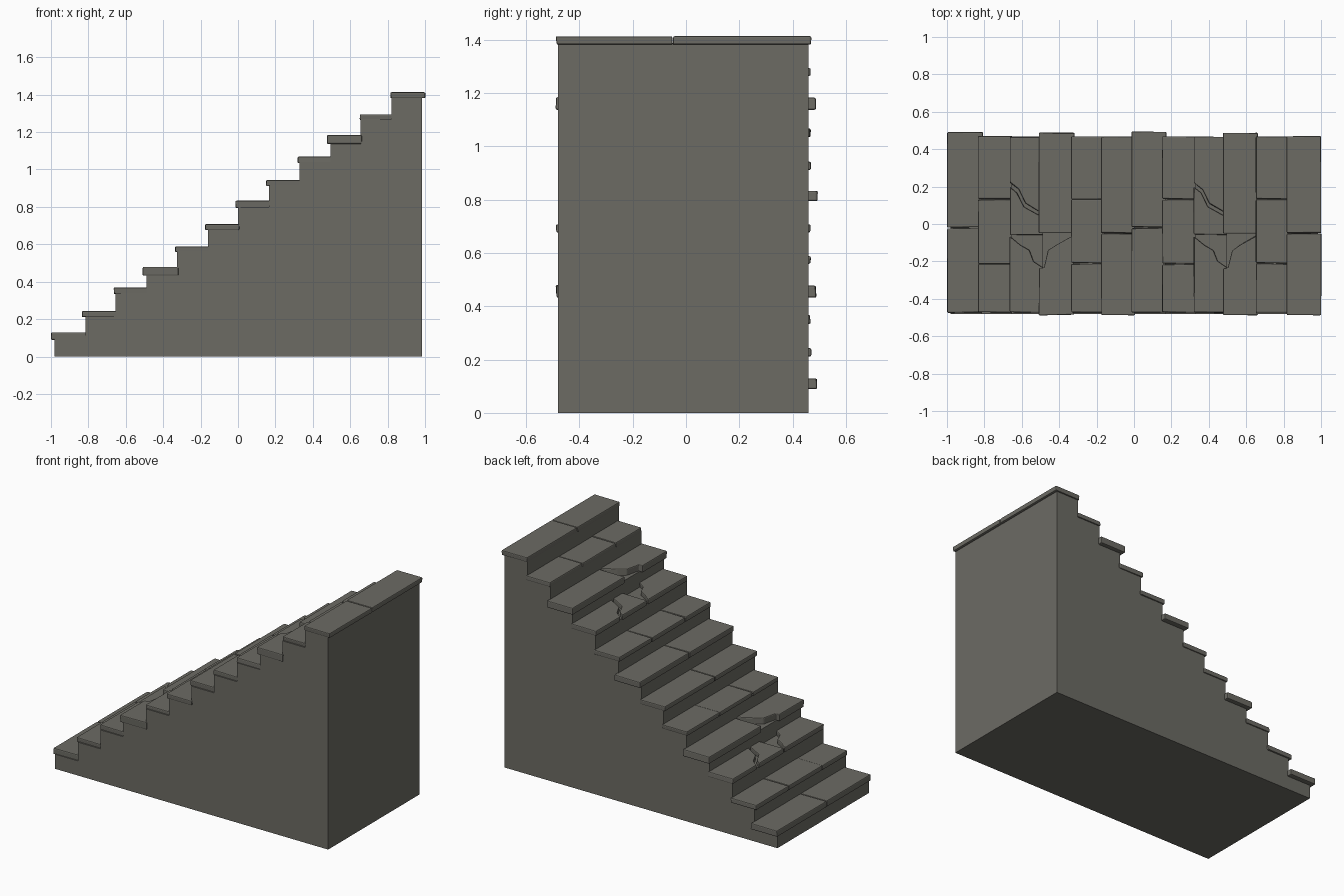
import bpy, bmesh, random

if "Cube" in bpy.data.objects:
    bpy.data.objects.remove(bpy.data.objects["Cube"])

random.seed(4)

stone = bpy.data.materials.new("weathered grey stone")
stone.diffuse_color = (0.15, 0.146, 0.127, 1)
stone.use_nodes = True
stone.node_tree.nodes["Principled BSDF"].inputs["Base Color"].default_value = stone.diffuse_color

# Tread heights, slab thicknesses, riser positions and front edges of the slabs
TOP = [0.13, 0.245, 0.37, 0.48, 0.59, 0.71, 0.835, 0.945, 1.07, 1.185, 1.295, 1.415]
THICK = [0.035, 0.028, 0.03, 0.042, 0.025, 0.028] * 2
RISER = [-0.98, -0.815, -0.655, -0.49, -0.325, -0.16, 0.0, 0.165, 0.33, 0.495, 0.655, 0.82, 0.985]
NOSE = [-1.0, -0.835, -0.665, -0.51, -0.337, -0.177, -0.015, 0.15, 0.318, 0.475, 0.65, 0.815]


def prism(name, outline, axis, lo, hi, bevel=0.0, wear=0.0):
    """Extrude a 2D outline along y (axis 1) or z (axis 2)."""
    bm = bmesh.new()
    place = (lambda p, h: (p[0], h, p[1])) if axis == 1 else (lambda p, h: (p[0], p[1], h))
    ends = [[bm.verts.new(place(p, h)) for p in outline] for h in (lo, hi)]
    bm.faces.new(ends[0])
    bm.faces.new(ends[1])
    n = len(outline)
    for i in range(n):
        j = (i + 1) % n
        bm.faces.new((ends[0][i], ends[0][j], ends[1][j], ends[1][i]))
    bmesh.ops.recalc_face_normals(bm, faces=bm.faces)
    # slight irregularity of hand-cut stone
    for v in bm.verts:
        v.co.x += random.uniform(0, wear)
        v.co.y += random.uniform(-wear, wear)
    mesh = bpy.data.meshes.new(name)
    bm.to_mesh(mesh)
    bm.free()
    mesh.materials.append(stone)
    ob = bpy.data.objects.new(name, mesh)
    bpy.context.collection.objects.link(ob)
    if bevel:
        mod = ob.modifiers.new("worn edges", "BEVEL")
        mod.width = bevel
        mod.segments = 2
        mod.limit_method = "ANGLE"
    return ob


# Solid stepped body
profile = [(RISER[-1], 0), (RISER[0], 0)]
for i in range(12):
    z = TOP[i] - THICK[i]
    profile += [(RISER[i], z), (RISER[i + 1], z)]
prism("stair_body", profile, 1, -0.48, 0.46)


def rect(y0, y1):
    return [(0, y0), (1, y0), (1, y1), (0, y1)]


# Slab outlines for the six repeating treads: (fraction of depth, y)
PATTERN = [
    [rect(-0.473, -0.022), rect(-0.018, 0.492)],
    [rect(-0.473, -0.215), rect(-0.212, 0.130), rect(0.133, 0.468)],
    # split slab with a diagonal crack and a broken corner
    [[(0, -0.473), (1, -0.473), (1, -0.235), (0.7, -0.2), (0.58, -0.14), (0.3, -0.11), (0, -0.065)],
     [(0, -0.058), (1, -0.058), (1, 0.033), (0.42, 0.09), (0.22, 0.165), (0, 0.2)],
     [(0, 0.222), (0.26, 0.185), (0.46, 0.11), (1, 0.052), (1, 0.466), (0, 0.466)]],
    # broken front corner
    [[(0, -0.487), (1, -0.487), (1, -0.058), (0.5, -0.112), (0.26, -0.14), (0.14, -0.235), (0, -0.235)],
     rect(-0.05, 0.487)],
    [rect(-0.473, -0.212), rect(-0.209, 0.130), rect(0.133, 0.468)],
    [rect(-0.487, -0.052), rect(-0.048, 0.468)],
]

# Tread slabs
for i in range(12):
    x0 = NOSE[i]
    x1 = 1.0 if i == 11 else RISER[i + 1] + 0.006
    for k, outline in enumerate(PATTERN[i % 6]):
        pts = [(x0 + u * (x1 - x0), y) for u, y in outline]
        top = TOP[i] - random.uniform(0, 0.003)
        # the visible nose hangs slightly below the bed of the tread
        prism(f"tread_{i + 1}_slab_{k + 1}", pts, 2, TOP[i] - THICK[i] - 0.006, top,
              bevel=0.006, wear=0.0025)
